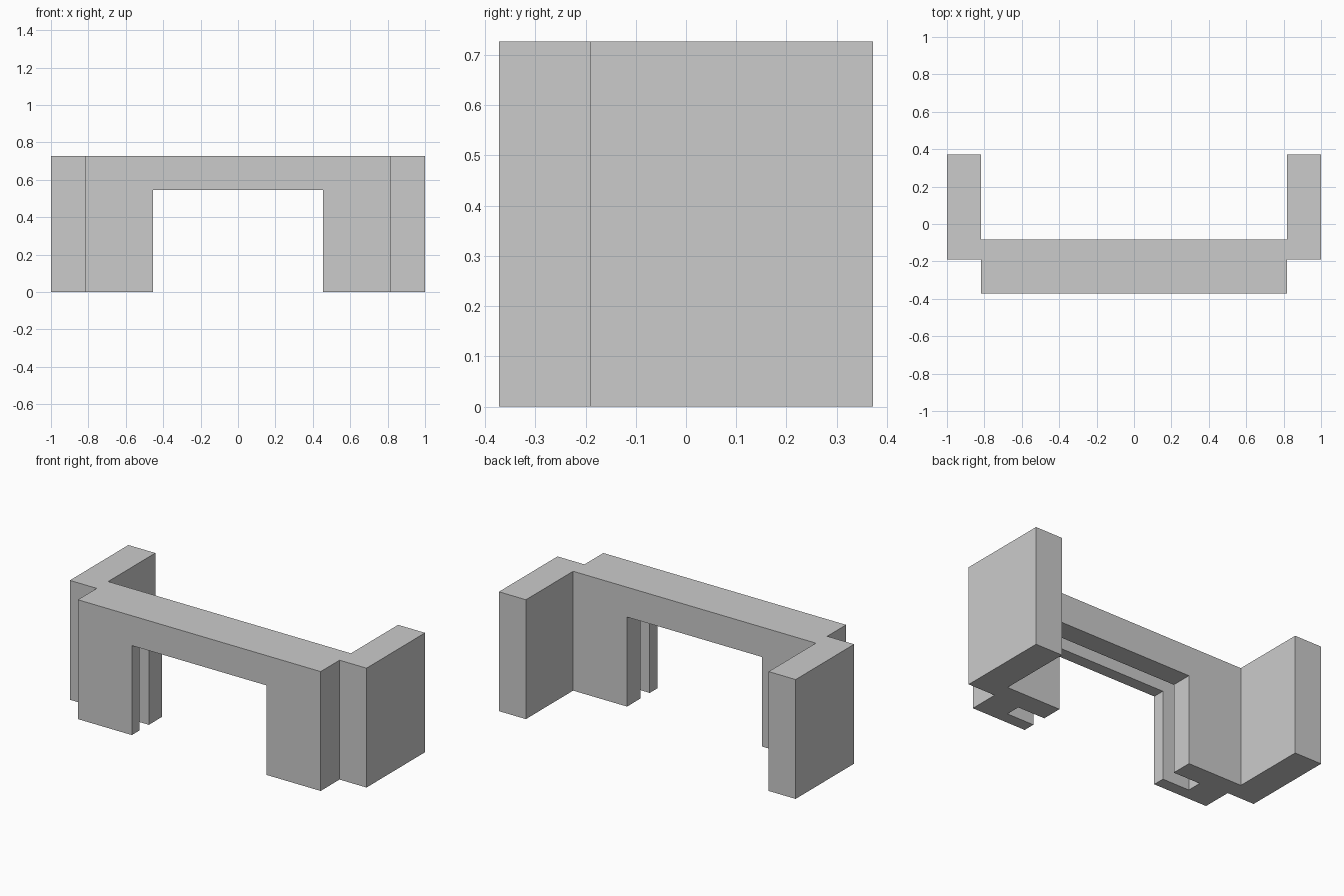
import bpy
import bmesh

if "Cube" in bpy.data.objects:
    bpy.data.objects.remove(bpy.data.objects["Cube"], do_unlink=True)

U = 2 / 11            # wall thickness, the module of the design
HEIGHT = 4 * U
FRONT = -2.05 * U     # front plane of the gateway
BACK = FRONT + 1.6 * U

stone = bpy.data.materials.new("grey stone")
stone.use_nodes = True
colour = (0.6, 0.6, 0.6, 1)
stone.diffuse_color = colour
stone.node_tree.nodes["Principled BSDF"].inputs["Base Color"].default_value = colour


def prism(name, plan, z0, z1):
    """Extrude a plan outline from z0 up to z1."""
    bm = bmesh.new()
    face = bm.faces.new([bm.verts.new((x, y, z0)) for x, y in plan])
    top = bmesh.ops.extrude_face_region(bm, geom=[face])["geom"]
    verts = [v for v in top if isinstance(v, bmesh.types.BMVert)]
    bmesh.ops.translate(bm, verts=verts, vec=(0, 0, z1 - z0))
    bmesh.ops.recalc_face_normals(bm, faces=bm.faces)
    mesh = bpy.data.meshes.new(name)
    bm.to_mesh(mesh)
    bm.free()
    mesh.materials.append(stone)
    obj = bpy.data.objects.new(name, mesh)
    bpy.context.collection.objects.link(obj)
    return obj


def cut(target, name, half_width, y0, y1, top):
    """Subtract a centred box that is open at the ground."""
    plan = [(-half_width, y0), (half_width, y0), (half_width, y1), (-half_width, y1)]
    cutter = prism(name, plan, -0.2, top)
    cutter.hide_render = True
    cutter.display_type = 'WIRE'
    cutter.hide_set(True)
    mod = target.modifiers.new(name, 'BOOLEAN')
    mod.operation = 'DIFFERENCE'
    mod.solver = 'EXACT'
    mod.object = cutter


# Gateway with two rear side walls, drawn as one mirrored plan outline
inner, outer = 4.5 * U, 5.5 * U
shoulder, rear = FRONT + U, -FRONT
half = [(inner, FRONT), (inner, shoulder), (outer, shoulder),
        (outer, rear), (inner, rear), (inner, BACK)]
plan = half + [(-x, y) for x, y in reversed(half)]
gateway = prism("gateway_wall", plan, 0, HEIGHT)

# Passage through the wall, and the gate slot in its jambs and lintel
cut(gateway, "passage_cutter", 2.5 * U, FRONT - 0.1, BACK + 0.1, 3 * U)
cut(gateway, "gate_slot_cutter", 3.5 * U, FRONT + 0.4 * U, FRONT + 0.9 * U, 3.5 * U)
